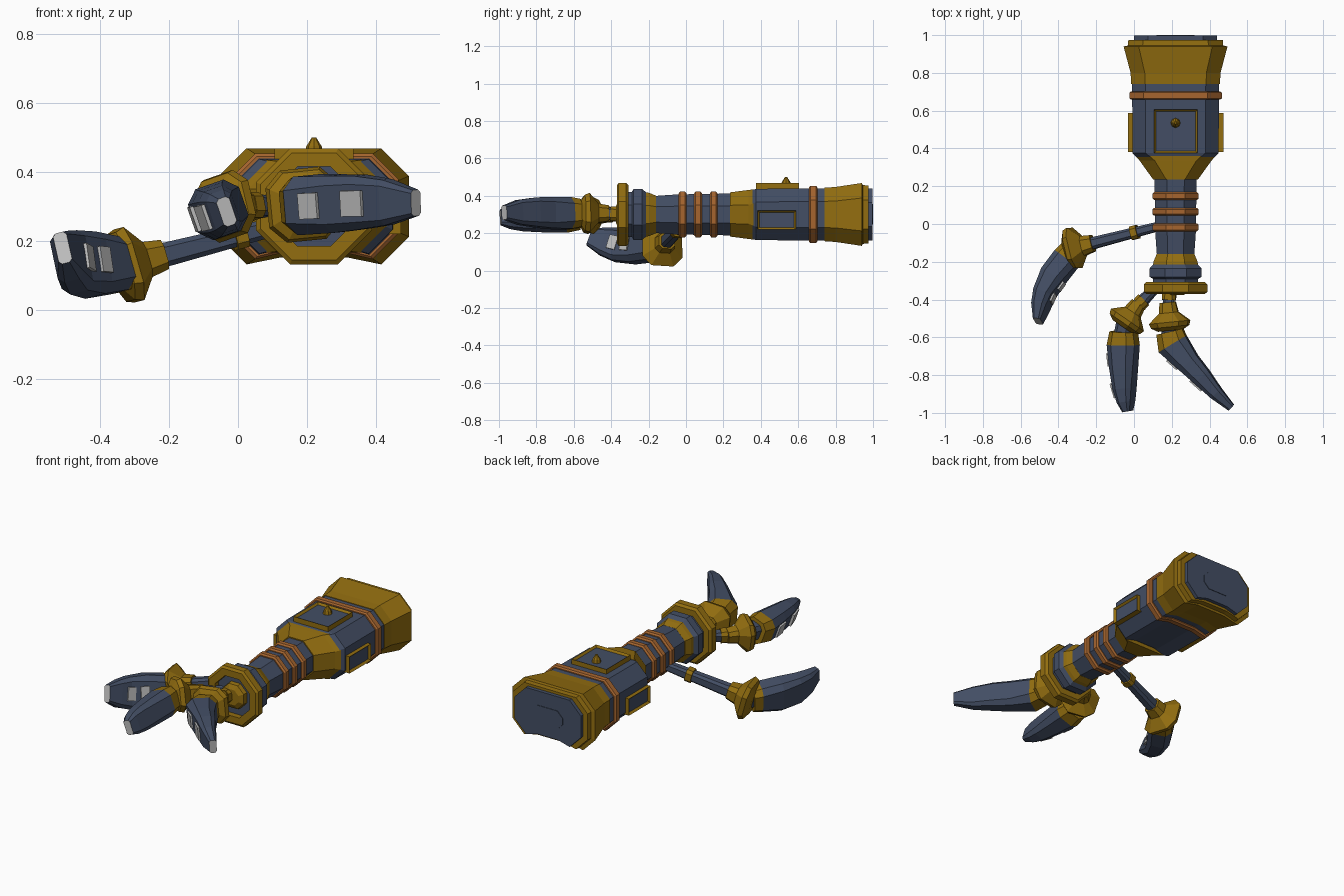
import bpy, bmesh
from math import pi
from mathutils import Vector, Matrix

if "Cube" in bpy.data.objects:
    bpy.data.objects.remove(bpy.data.objects["Cube"])

CX, CZ = 0.22, 0.30  # arm axis


def make_material(name, rgb):
    m = bpy.data.materials.new(name)
    m.use_nodes = True
    colour = (*rgb, 1)
    m.diffuse_color = colour
    m.node_tree.nodes["Principled BSDF"].inputs["Base Color"].default_value = colour
    return m


GOLD = make_material("dark gold", (0.29, 0.155, 0.005))
BLUE = make_material("slate blue", (0.056, 0.076, 0.128))
COPPER = make_material("copper", (0.38, 0.13, 0.028))
GREY = make_material("light grey", (0.5, 0.5, 0.5))


def finish(name, bm, mats):
    bmesh.ops.recalc_face_normals(bm, faces=bm.faces)
    me = bpy.data.meshes.new(name)
    bm.to_mesh(me)
    bm.free()
    for m in mats:
        me.materials.append(m)
    ob = bpy.data.objects.new(name, me)
    bpy.context.collection.objects.link(ob)
    return ob


def section(hw, hh, c, dip=0.0):
    """Chamfered rectangle whose bottom edge may be pushed in by dip."""
    w = hw - c
    return [(hw, c - hh), (hw, hh - c), (w, hh), (-w, hh), (-hw, hh - c),
            (-hw, c - hh), (-w, -hh), (-w / 2, dip - hh), (w / 2, dip - hh), (w, -hh)]


def loft(name, rings, mats, band_index=None, tip_index=0, closed=False):
    bm = bmesh.new()
    vs = [[bm.verts.new(p) for p in r] for r in rings]
    n = len(vs[0])
    for i in range(len(vs) if closed else len(vs) - 1):
        a, b = vs[i], vs[(i + 1) % len(vs)]
        for j in range(n):
            k = (j + 1) % n
            f = bm.faces.new((a[j], a[k], b[k], b[j]))
            f.material_index = band_index[i] if band_index else 0
    if not closed:
        bm.faces.new(vs[0]).material_index = band_index[0] if band_index else 0
        bm.faces.new(vs[-1]).material_index = tip_index
    return finish(name, bm, mats)


def body_ring(y, hw, hh, c, dip=0.0):
    return [Vector((CX + x, y, CZ + z)) for x, z in section(hw, hh, c, dip)]


def wide(name, mat, stations):
    return loft(name, [body_ring(*s, 0.02) for s in stations], [mat])


def round_part(name, mat, stations, closed=False):
    return loft(name, [body_ring(y, r, r, 0.586 * r) for y, r in stations], [mat], closed=closed)


# Wide rear housing
wide("rear_plug", BLUE, [(0.9, 0.22, 0.14, 0.075), (0.997, 0.22, 0.14, 0.075)])
loft("rear_plate", [body_ring(y, 0.1, 0.055, 0.035) for y in (0.99, 1.0)], [BLUE])
wide("cuff", GOLD, [(0.74, 0.235, 0.143, 0.073), (0.8, 0.238, 0.147, 0.075),
                    (0.94, 0.275, 0.168, 0.08), (0.945, 0.252, 0.157, 0.078),
                    (0.975, 0.25, 0.155, 0.078)])
wide("housing", BLUE, [(0.33, 0.18, 0.122, 0.075), (0.375, 0.228, 0.137, 0.07),
                       (0.76, 0.23, 0.14, 0.07)])
wide("housing_band", COPPER, [(0.658, 0.235, 0.145, 0.07), (0.665, 0.245, 0.153, 0.075),
                              (0.695, 0.245, 0.153, 0.075), (0.702, 0.235, 0.145, 0.07)])
loft("housing_collar", [body_ring(0.235, 0.118, 0.118, 0.069),
                        body_ring(0.335, 0.19, 0.131, 0.08),
                        body_ring(0.36, 0.212, 0.134, 0.075)], [GOLD])

# Slim forearm and wrist
round_part("forearm", BLUE, [(-0.18, 0.098), (-0.05, 0.107), (0.25, 0.112)])
for i in range(3):
    y = -0.018 + i * 0.083
    round_part(f"forearm_ring_{i + 1}", COPPER,
               [(y - 0.021, 0.113), (y - 0.013, 0.122), (y + 0.013, 0.122), (y + 0.021, 0.113)])
round_part("wrist_collar", GOLD, [(-0.22, 0.12), (-0.195, 0.115), (-0.16, 0.1)])
round_part("wrist", BLUE, [(-0.32, 0.12), (-0.29, 0.12), (-0.28, 0.137),
                           (-0.235, 0.137), (-0.21, 0.115)])
round_part("palm_ring", GOLD, [(-0.37, 0.115), (-0.37, 0.155), (-0.36, 0.168), (-0.32, 0.168),
                               (-0.307, 0.155), (-0.307, 0.115)], closed=True)
round_part("palm", BLUE, [(-0.335, 0.118), (-0.31, 0.118)])
round_part("palm_boss", GOLD, [(-0.375, 0.045), (-0.36, 0.07), (-0.33, 0.075)])


# Framed hatches: a box with its top face inset and sunk
def hatch(name, centre, length, width, height, rotation):
    bm = bmesh.new()
    bmesh.ops.create_cube(bm, size=1)
    bmesh.ops.scale(bm, vec=(length, width, height), verts=bm.verts)
    top = max(bm.faces, key=lambda f: f.calc_center_median().z)
    bmesh.ops.inset_individual(bm, faces=[top], thickness=0.015)
    top.material_index = 1
    bmesh.ops.translate(bm, vec=(0, 0, -0.012), verts=top.verts)
    bmesh.ops.transform(bm, matrix=Matrix.Translation(centre) @ rotation, verts=bm.verts)
    return finish(name, bm, [GOLD, BLUE])


hatch("top_hatch", (CX, 0.49, 0.445), 0.23, 0.23, 0.045, Matrix.Identity(4))
for side, s in (("left", 1), ("right", -1)):
    hatch(f"{side}_hatch", (CX + s * 0.235, 0.485, 0.27), 0.1, 0.205, 0.035,
          Matrix.Rotation(s * pi / 2, 4, "Y"))
knob = bmesh.new()
for r1, r2, h, z in ((0.026, 0.022, 0.02, 0.465), (0.022, 0.006, 0.026, 0.487)):
    bmesh.ops.create_cone(knob, cap_ends=True, segments=8, radius1=r1, radius2=r2, depth=h,
                          matrix=Matrix.Translation((CX, 0.535, z)))
finish("hatch_knob", knob, [GOLD])


# Swept tubes for links, hinges and claws: stations are (centre, half side, half height)
def frames(stations, up):
    pts = [Vector(s[0]) for s in stations]
    out = []
    for i, p in enumerate(pts):
        d = (pts[min(i + 1, len(pts) - 1)] - pts[max(i - 1, 0)]).normalized()
        s = d.cross(up).normalized()
        out.append((p, s, s.cross(d).normalized()))
    return out


def sweep(name, stations, up, mats, **kw):
    rings = []
    for (p, s, u), (_, hs, hu) in zip(frames(stations, up), stations):
        rings.append([p + s * a + u * b for a, b in section(hs, hu, 0.45 * min(hs, hu))])
    return loft(name, rings, mats, **kw)


def pad(name, stations, up, inner, seg, t, length):
    fr = frames(stations, up)
    ends = [fr[i][0] + fr[i][1] * inner * stations[i][1] for i in (seg, seg + 1)]
    d = (ends[1] - ends[0]).normalized()
    u = (fr[seg][2] - d * fr[seg][2].dot(d)).normalized()
    n = d.cross(u)
    rot = Matrix((d, u, n)).transposed().to_4x4()
    bm = bmesh.new()
    bmesh.ops.create_cube(bm, size=1)
    bmesh.ops.scale(bm, vec=(length, 0.075, 0.02), verts=bm.verts)
    m = Matrix.Translation(ends[0].lerp(ends[1], t)) @ rot
    bmesh.ops.transform(bm, matrix=m, verts=bm.verts)
    finish(name, bm, [GREY])


def digit(name, up, inner, start, hinge, axis, claw, pads, band_at, spread):
    up, start, hinge = Vector(up), Vector(start), Vector(hinge)
    axis = Vector(axis).normalized()
    sweep(f"{name}_link", [(start, 0.024, 0.026), (hinge, 0.032, 0.036)], up, [BLUE])
    run = (hinge - start).normalized() * 0.018
    mid = start.lerp(hinge, band_at)
    sweep(f"{name}_link_band", [(mid - run, 0.036, 0.038), (mid + run, 0.036, 0.038)], up, [GOLD])
    # Flared hinge cup, then a short neck into the claw
    steps = ((-0.035, 0.4), (0.02, 0.48), (0.07, 1.0), (0.095, 0.92), (0.115, 0.6))
    sweep(f"{name}_hinge", [(hinge + axis * d, spread * k, spread * k) for d, k in steps], up, [GOLD])
    neck = hinge + axis * 0.08
    root = Vector(claw[0][0])
    sweep(f"{name}_neck", [(neck, 0.045, 0.05), (root.lerp(Vector(claw[1][0]), 0.3), 0.045, 0.05)],
          up, [BLUE])
    sweep(f"{name}_claw", claw, up, [GOLD, BLUE, GREY],
          band_index=[0, 1, 1, 1, 1], tip_index=2)
    for i, (seg, t, length) in enumerate(pads):
        pad(f"{name}_pad_{i + 1}", claw, up, inner, seg, t, length)


finger_pads = [(1, 0.65, 0.07), (3, 0.1, 0.08)]
digit("left_finger", (-0.1, 0, 1), 1, (0.19, -0.32, 0.3), (0.182, -0.45, 0.305), (0.1, -1, 0),
      [((0.19, -0.57, 0.305), 0.07, 0.075), ((0.205, -0.635, 0.305), 0.083, 0.085),
       ((0.29, -0.735, 0.308), 0.06, 0.083), ((0.36, -0.81, 0.312), 0.05, 0.078),
       ((0.435, -0.895, 0.312), 0.036, 0.066), ((0.515, -0.972, 0.31), 0.02, 0.038)],
      finger_pads, 0.5, 0.105)
digit("right_finger", (-0.33, 0, 0.94), 1, (0.13, -0.32, 0.3), (0.005, -0.45, 0.3), (-0.55, -0.8, 0),
      [((-0.055, -0.57, 0.295), 0.066, 0.07), ((-0.057, -0.64, 0.29), 0.078, 0.078),
       ((-0.055, -0.76, 0.287), 0.066, 0.075), ((-0.05, -0.87, 0.285), 0.052, 0.07),
       ((-0.042, -0.94, 0.285), 0.038, 0.06), ((-0.033, -0.992, 0.285), 0.02, 0.042)],
      finger_pads, 0.72, 0.095)
digit("thumb", (-0.25, 0, 0.97), -1, (0.14, -0.01, 0.25), (-0.25, -0.11, 0.15), (-0.93, -0.24, -0.27),
      [((-0.33, -0.145, 0.125), 0.062, 0.07), ((-0.358, -0.185, 0.128), 0.07, 0.078),
       ((-0.427, -0.275, 0.13), 0.065, 0.092), ((-0.476, -0.37, 0.138), 0.05, 0.09),
       ((-0.495, -0.44, 0.155), 0.04, 0.075), ((-0.508, -0.515, 0.18), 0.02, 0.048)],
      [(2, 0.25, 0.05), (3, 0.1, 0.05)], 0.35, 0.11)
